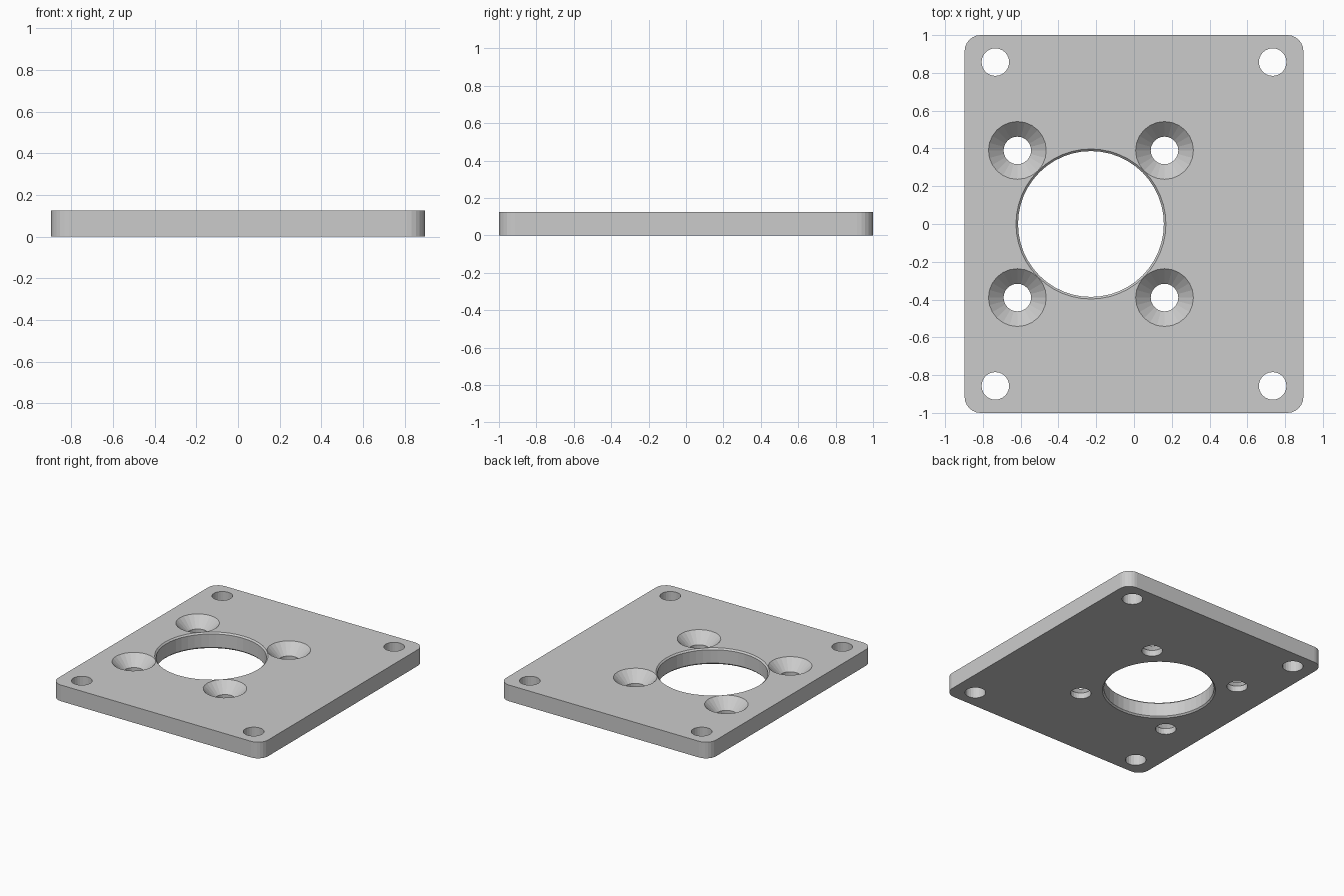
import bpy, bmesh
from math import cos, sin, pi

if "Cube" in bpy.data.objects:
    bpy.data.objects.remove(bpy.data.objects["Cube"])

T = 0.125            # plate thickness
HX, HY = 0.897, 1.0  # half width and half depth
R = 0.085            # corner radius
EPS = 0.02           # cutter overshoot


def finish(name, bm):
    bmesh.ops.recalc_face_normals(bm, faces=bm.faces)
    me = bpy.data.meshes.new(name)
    bm.to_mesh(me)
    bm.free()
    ob = bpy.data.objects.new(name, me)
    bpy.context.collection.objects.link(ob)
    return ob


def stack(bm, loops):
    """Skin a closed solid through a list of equal-length loops of points."""
    rings = [[bm.verts.new(p) for p in loop] for loop in loops]
    n = len(rings[0])
    for a, b in zip(rings, rings[1:]):
        for i in range(n):
            j = (i + 1) % n
            bm.faces.new((a[i], a[j], b[j], b[i]))
    bm.faces.new(rings[0][::-1])
    bm.faces.new(rings[-1])


def lathe(bm, cx, cy, profile, seg):
    stack(bm, [[(cx + r * cos(2 * pi * i / seg), cy + r * sin(2 * pi * i / seg), z)
                for i in range(seg)] for r, z in profile])


# rounded rectangular plate
outline = []
for k, (sx, sy) in enumerate([(1, 1), (-1, 1), (-1, -1), (1, -1)]):
    for i in range(7):
        a = pi / 2 * (k + i / 6)
        outline.append((sx * (HX - R) + R * cos(a), sy * (HY - R) + R * sin(a)))
bm = bmesh.new()
stack(bm, [[(x, y, z) for x, y in outline] for z in (0, T)])
plate = finish("mounting_plate", bm)

# all holes as one cutter
bm = bmesh.new()
CX = -0.228
corner_hole = [(0.073, -EPS), (0.073, T + EPS)]
countersunk = [(0.073, -EPS), (0.073, T - 0.08), (0.153, T), (0.153, T + EPS)]
c = 0.011
bore = [(0.397, -EPS), (0.397, 0), (0.397 - c, c), (0.397 - c, T - c),
        (0.397, T), (0.397, T + EPS)]
for sx in (-1, 1):
    for sy in (-1, 1):
        lathe(bm, sx * 0.734, sy * 0.857, corner_hole, 24)
        lathe(bm, CX + sx * 0.3895, sy * 0.3895, countersunk, 24)
lathe(bm, CX, 0, bore, 48)
cutter = finish("hole_cutter", bm)
cutter.hide_render = True
cutter.hide_set(True)

mod = plate.modifiers.new("holes", 'BOOLEAN')
mod.operation = 'DIFFERENCE'
mod.solver = 'EXACT'
mod.object = cutter
